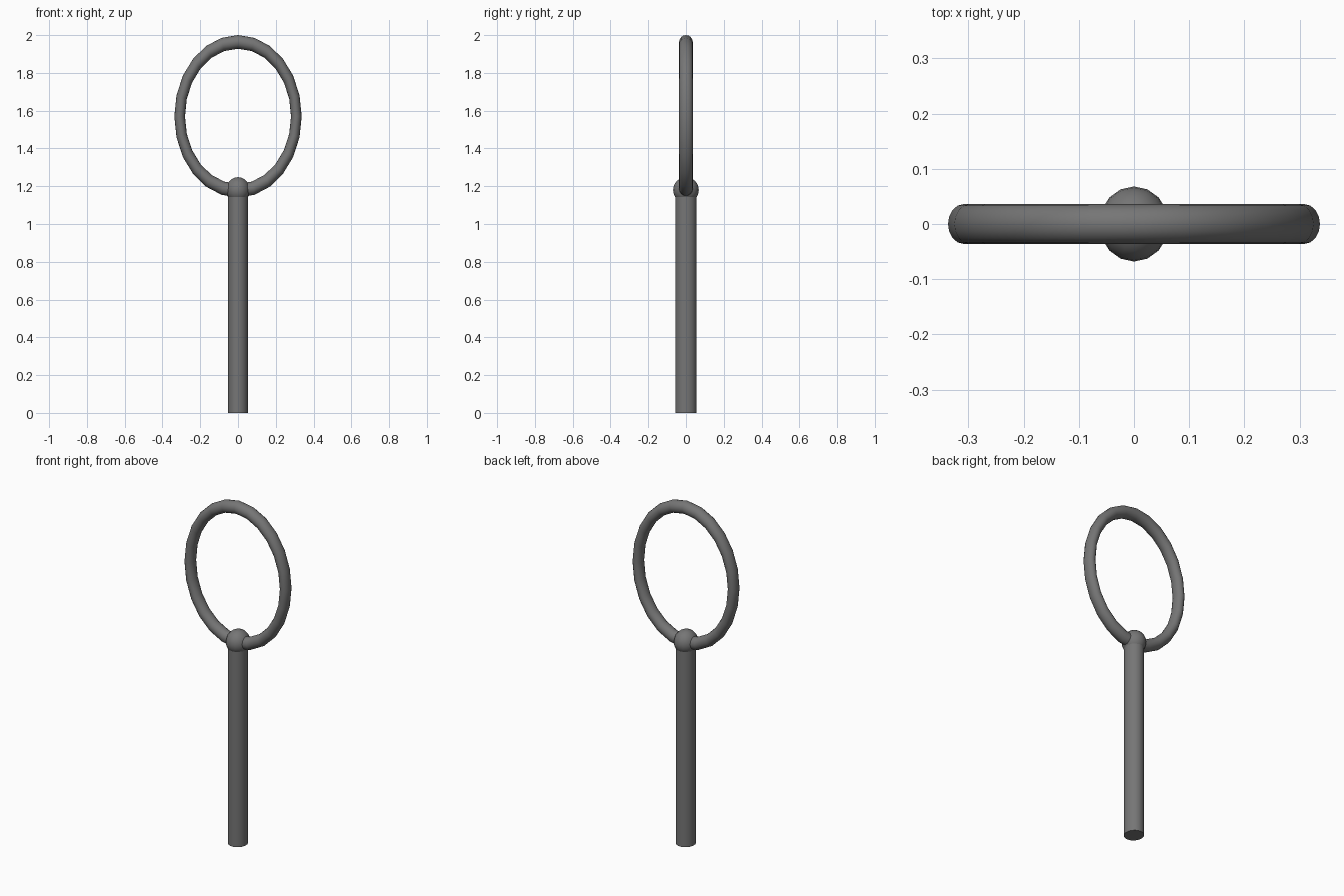
import bpy
import math

cube = bpy.data.objects.get("Cube")
if cube:
    bpy.data.objects.remove(cube, do_unlink=True)

# Single dark grey finish
grey = bpy.data.materials.new("dark_grey")
grey.use_nodes = True
colour = (0.18, 0.18, 0.18, 1)
grey.diffuse_color = colour
grey.node_tree.nodes["Principled BSDF"].inputs["Base Color"].default_value = colour

WIDTH_SCALE = 0.93  # handle and joint are slightly narrower across x


def finish(name, scale):
    """Name, scale, smooth and colour the active part."""
    part = bpy.context.object
    part.name = name
    part.scale = scale
    bpy.ops.object.transform_apply(location=False, rotation=True, scale=True)
    bpy.ops.object.shade_smooth_by_angle(angle=math.radians(40))
    part.data.materials.append(grey)
    return part


# Straight round handle
bpy.ops.mesh.primitive_cylinder_add(vertices=32, radius=0.056, depth=1.16,
                                    location=(0, 0, 0.58))
finish("handle", (WIDTH_SCALE, 1, 1))

# Ball joining the handle to the ring
bpy.ops.mesh.primitive_uv_sphere_add(segments=16, ring_count=12, radius=0.068,
                                     location=(0, 0, 1.18))
finish("joint_ball", (WIDTH_SCALE, 1, 1))

# Upright oval ring
bpy.ops.mesh.primitive_torus_add(major_segments=24, minor_segments=16,
                                 major_radius=0.394, minor_radius=0.036,
                                 location=(0, 0, 1.57),
                                 rotation=(math.pi / 2, 0, 0))
finish("oval_ring", (0.784, 1, 1))
